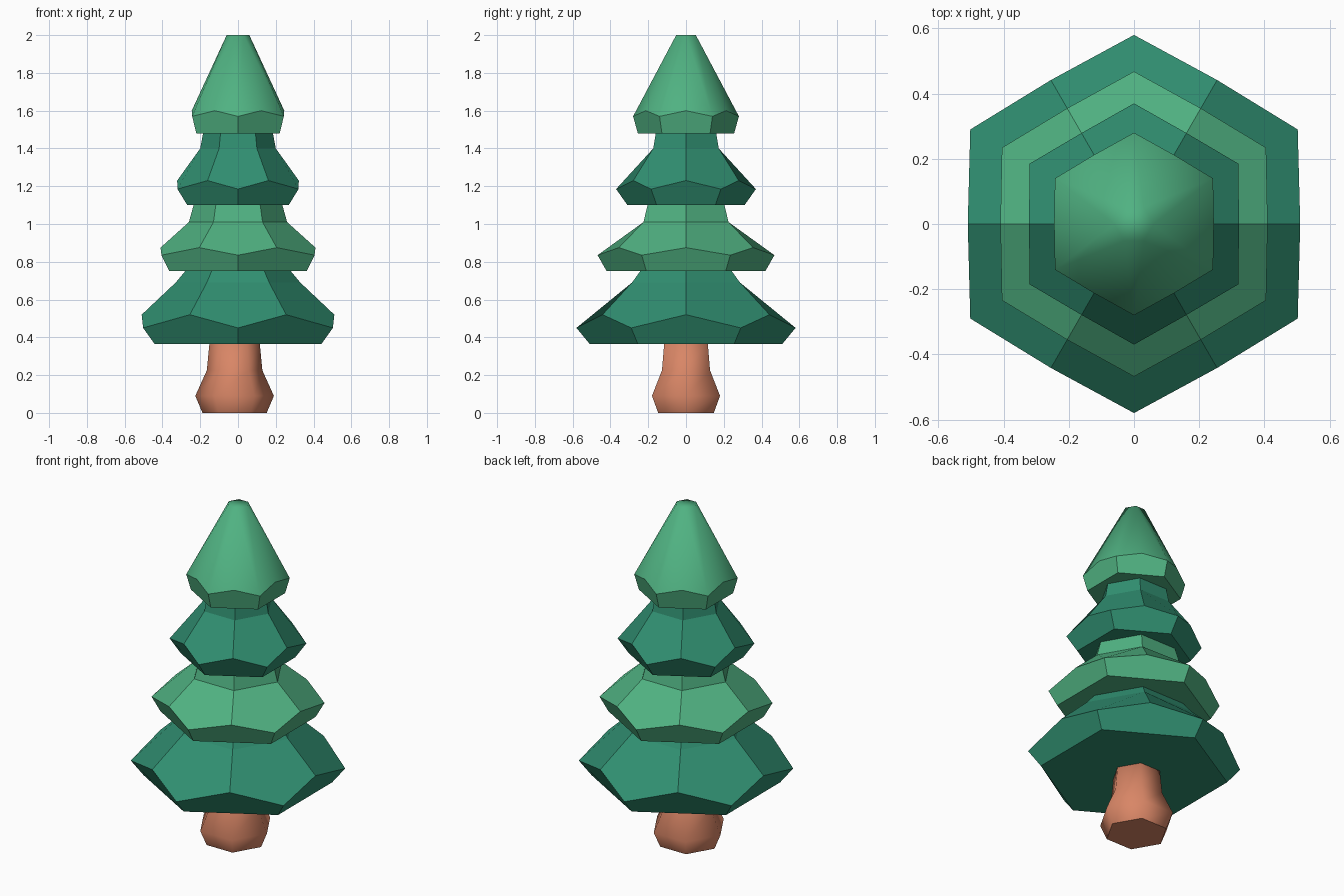
import bpy
import bmesh
from math import cos, sin, radians

cube = bpy.data.objects.get("Cube")
if cube:
    bpy.data.objects.remove(cube, do_unlink=True)


def material(name, rgb):
    mat = bpy.data.materials.new(name)
    mat.use_nodes = True
    mat.diffuse_color = (*rgb, 1)
    mat.node_tree.nodes["Principled BSDF"].inputs["Base Color"].default_value = (*rgb, 1)
    return mat


light_green = material("light green", (0.08, 0.445, 0.223))
dark_green = material("dark green", (0.03, 0.275, 0.165))
bark = material("bark brown", (0.69, 0.238, 0.133))


def ring(bm, radius, z, turn=0, cx=0):
    """Six vertices of a hexagon, starting at the given angle."""
    angles = [radians(turn + 60 * i) for i in range(6)]
    return [bm.verts.new((cx + radius * cos(a), radius * sin(a), z)) for a in angles]


def bridge(bm, low, high):
    for i in range(6):
        j = (i + 1) % 6
        bm.faces.new((low[i], low[j], high[j], high[i]))


def finish(bm, name, mat, is_smooth):
    """Shade smoothly, keeping sharp every edge that fails the rule."""
    bmesh.ops.recalc_face_normals(bm, faces=bm.faces[:])
    for face in bm.faces:
        face.smooth = True
    for edge in bm.edges:
        edge.smooth = is_smooth(edge)
    mesh = bpy.data.meshes.new(name)
    bm.to_mesh(mesh)
    bm.free()
    mesh.materials.append(mat)
    obj = bpy.data.objects.new(name, mesh)
    bpy.context.collection.objects.link(obj)


def tier(name, mat, base, corner, middle, upper, smooth_cone=False):
    """Drooping hexagonal skirt; each argument is (radius, z)."""
    bm = bmesh.new()
    bottom = ring(bm, *base, turn=30)
    tips = ring(bm, *corner, turn=30)
    mids = ring(bm, *middle)
    bm.faces.new(bottom)
    rings = [ring(bm, *u) for u in upper]
    for i in range(6):
        j = (i + 1) % 6
        # Rim below each middle, then slope above each drooping tip
        bm.faces.new((bottom[i], bottom[j], tips[j], mids[j], tips[i]))
        bm.faces.new((mids[i], tips[i], mids[j], rings[0][j], rings[0][i]))
    for low, high in zip(rings, rings[1:]):
        bridge(bm, low, high)
    bm.faces.new(rings[-1])
    top = set(rings[-1])
    finish(bm, name, mat, lambda e: smooth_cone and any(v in top for v in e.verts))


# Foliage, from the ground up
tier("bottom_tier", dark_green, (0.51, 0.365), (0.58, 0.45), (0.51, 0.52),
     [(0.33, 0.69), (0.28, 0.75)])
tier("lower_tier", light_green, (0.42, 0.75), (0.468, 0.835), (0.41, 0.875),
     [(0.26, 1.01), (0.235, 1.1)])
tier("upper_tier", dark_green, (0.31, 1.1), (0.37, 1.185), (0.322, 1.23),
     [(0.2, 1.4), (0.185, 1.48)])
tier("top_tier", light_green, (0.255, 1.48), (0.28, 1.57), (0.245, 1.6),
     [(0.06, 2.0)], smooth_cone=True)

# Trunk, set slightly off centre
bm = bmesh.new()
profile = [(0.17, 0), (0.208, 0.09), (0.147, 0.225), (0.132, 0.38)]
rings = [ring(bm, r, z, cx=-0.018) for r, z in profile]
for low, high in zip(rings, rings[1:]):
    bridge(bm, low, high)
bm.faces.new(rings[0])
bm.faces.new(rings[-1])
finish(bm, "trunk", bark, lambda e: any(v.co.z > 0 for v in e.verts))
